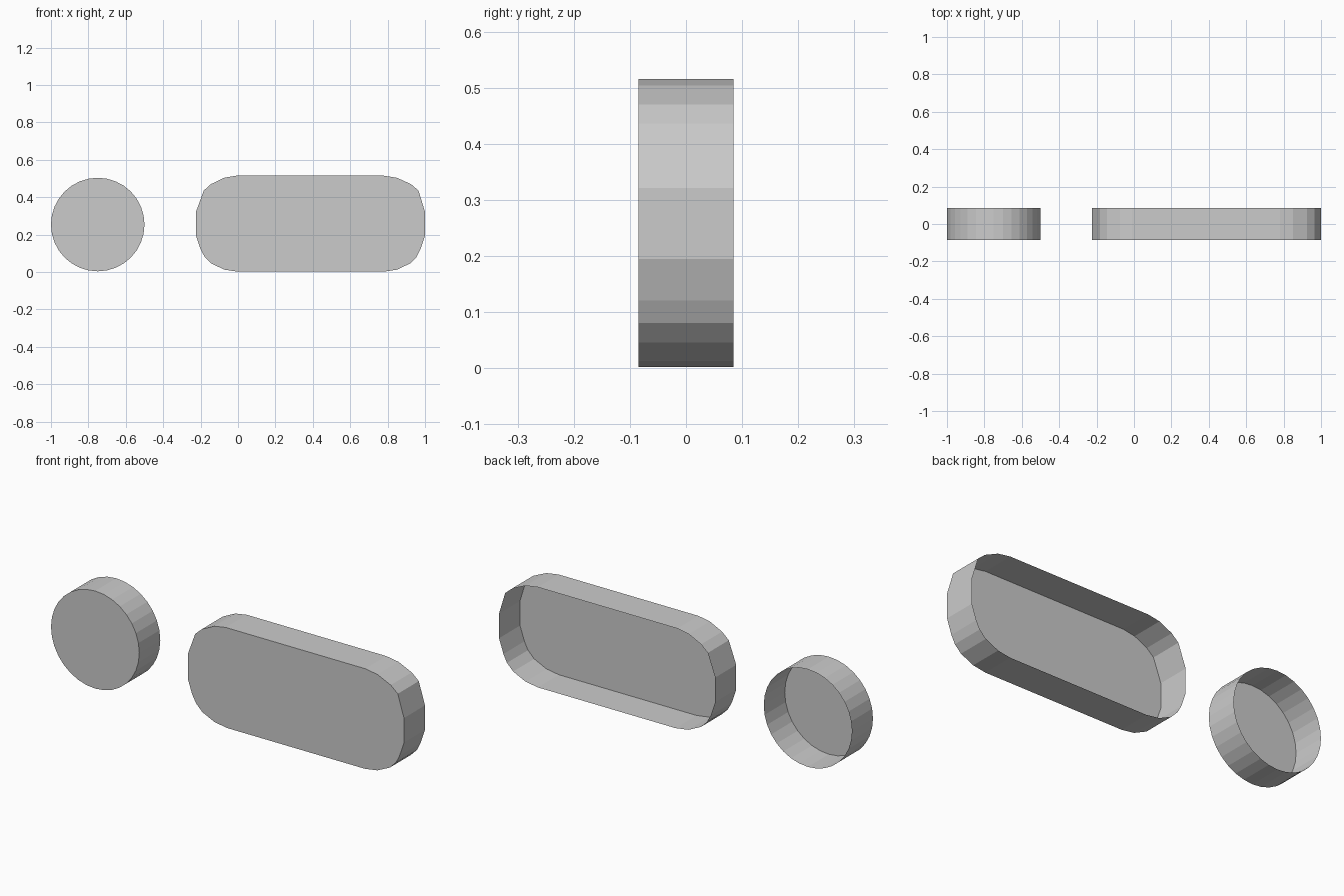
import bpy, bmesh, math

if "Cube" in bpy.data.objects:
    bpy.data.objects.remove(bpy.data.objects["Cube"])

FRONT, BACK = -0.085, 0.085


def open_shell(name, outline):
    """Flat front face plus side wall, open at the back; outline is (x, z), counter-clockwise from the front."""
    bm = bmesh.new()
    front = [bm.verts.new((x, FRONT, z)) for x, z in outline]
    back = [bm.verts.new((x, BACK, z)) for x, z in outline]
    bm.faces.new(front)
    n = len(outline)
    for i in range(n):
        j = (i + 1) % n
        bm.faces.new((front[j], front[i], back[i], back[j]))
    mesh = bpy.data.meshes.new(name)
    bm.to_mesh(mesh)
    bm.free()
    obj = bpy.data.objects.new(name, mesh)
    bpy.context.collection.objects.link(obj)
    return obj


# round dish
SIDES = 32
open_shell("round_dish", [
    (-0.75 + 0.25 * math.cos(2 * math.pi * i / SIDES),
     0.254 + 0.25 * math.sin(2 * math.pi * i / SIDES)) for i in range(SIDES)])

# long rounded tray, with slightly uneven corners
open_shell("long_tray", [
    (0.0, 0.002), (0.78, 0.002), (0.85, 0.013), (0.92, 0.046), (0.955, 0.081),
    (0.975, 0.121), (1.0, 0.195), (1.0, 0.321), (0.965, 0.436), (0.925, 0.47),
    (0.85, 0.504), (0.78, 0.515), (-0.01, 0.515), (-0.075, 0.504),
    (-0.145, 0.47), (-0.183, 0.436), (-0.225, 0.321), (-0.225, 0.195),
    (-0.2, 0.121), (-0.178, 0.081), (-0.143, 0.046), (-0.073, 0.013)])
